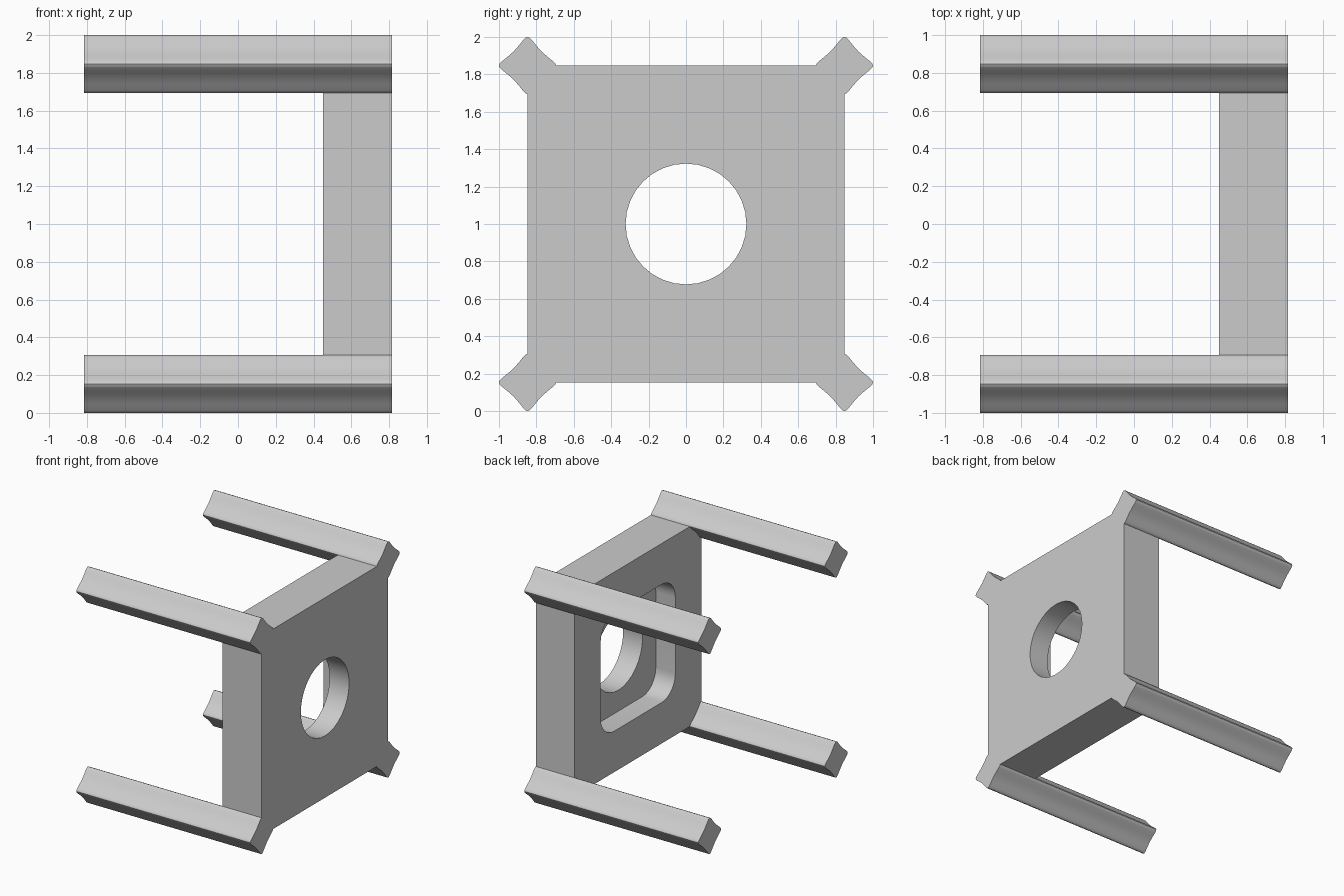
import bpy, bmesh, math
from mathutils import Vector

default = bpy.data.objects.get("Cube")
if default:
    bpy.data.objects.remove(default, do_unlink=True)

grey = bpy.data.materials.new("light_grey")
grey.use_nodes = True
colour = (0.6, 0.6, 0.6, 1)
grey.diffuse_color = colour
grey.node_tree.nodes["Principled BSDF"].inputs["Base Color"].default_value = colour

BACK, FRONT = -0.815, 0.815      # ends of the legs along x
PLATE_BACK = 0.45
HALF = 0.847                     # half side of the plate
POCKET_FLOOR = 0.633


def prism(name, outline, x0, x1, cy=0.0, cz=1.0):
    """Extrude a (y, z) outline along x."""
    bm = bmesh.new()
    face = bm.faces.new([bm.verts.new((x0, cy + y, cz + z)) for y, z in outline])
    ext = bmesh.ops.extrude_face_region(bm, geom=[face])
    verts = [v for v in ext["geom"] if isinstance(v, bmesh.types.BMVert)]
    bmesh.ops.translate(bm, verts=verts, vec=Vector((x1 - x0, 0, 0)))
    bmesh.ops.recalc_face_normals(bm, faces=bm.faces)
    mesh = bpy.data.meshes.new(name)
    bm.to_mesh(mesh)
    bm.free()
    mesh.materials.append(grey)
    obj = bpy.data.objects.new(name, mesh)
    bpy.context.collection.objects.link(obj)
    return obj


def activate(obj):
    bpy.ops.object.select_all(action='DESELECT')
    obj.select_set(True)
    bpy.context.view_layer.objects.active = obj


def smooth(obj):
    activate(obj)
    bpy.ops.object.shade_smooth_by_angle(angle=math.radians(38))


def cut(obj, cutter):
    cutter.hide_render = True
    activate(obj)
    mod = obj.modifiers.new("cut", 'BOOLEAN')
    mod.operation = 'DIFFERENCE'
    mod.solver = 'EXACT'
    mod.object = cutter
    bpy.ops.object.modifier_apply(modifier=mod.name)
    bpy.data.objects.remove(cutter, do_unlink=True)


def circle(radius, count):
    return [(radius * math.cos(math.tau * i / count),
             radius * math.sin(math.tau * i / count)) for i in range(count)]


def rounded_square(half, radius, steps=8):
    points = []
    for quarter in range(4):
        mid = math.pi / 4 + quarter * math.pi / 2
        cy = math.copysign(half - radius, math.cos(mid))
        cz = math.copysign(half - radius, math.sin(mid))
        for i in range(steps + 1):
            a = quarter * math.pi / 2 + i / steps * math.pi / 2
            points.append((cy + radius * math.cos(a), cz + radius * math.sin(a)))
    return points


# Plate with a rounded square pocket and a round through hole
square = [(-HALF, -HALF), (HALF, -HALF), (HALF, HALF), (-HALF, HALF)]
plate = prism("plate", square, PLATE_BACK, FRONT)
cut(plate, prism("pocket_cutter", rounded_square(0.5, 0.18), PLATE_BACK - 0.1, POCKET_FLOOR))
cut(plate, prism("hole_cutter", circle(0.323, 32), PLATE_BACK, FRONT + 0.1))
smooth(plate)

# Leg section: a diamond with rounded tips and hollow sides
side = [(0, 0.153), (0.012, 0.148), (0.021, 0.139), (0.042, 0.113), (0.058, 0.094), (0.075, 0.075)]
side += [(b, a) for a, b in side[-2:0:-1]]
section = []
for _ in range(4):
    section += side
    side = [(b, -a) for a, b in side]

# Four legs along the plate corners
for height, sz in (("upper", 1), ("lower", -1)):
    for place, sy in (("front", -1), ("back", 1)):
        leg = prism(f"{height}_{place}_leg", section, BACK, FRONT,
                    sy * HALF, 1 + sz * HALF)
        smooth(leg)
